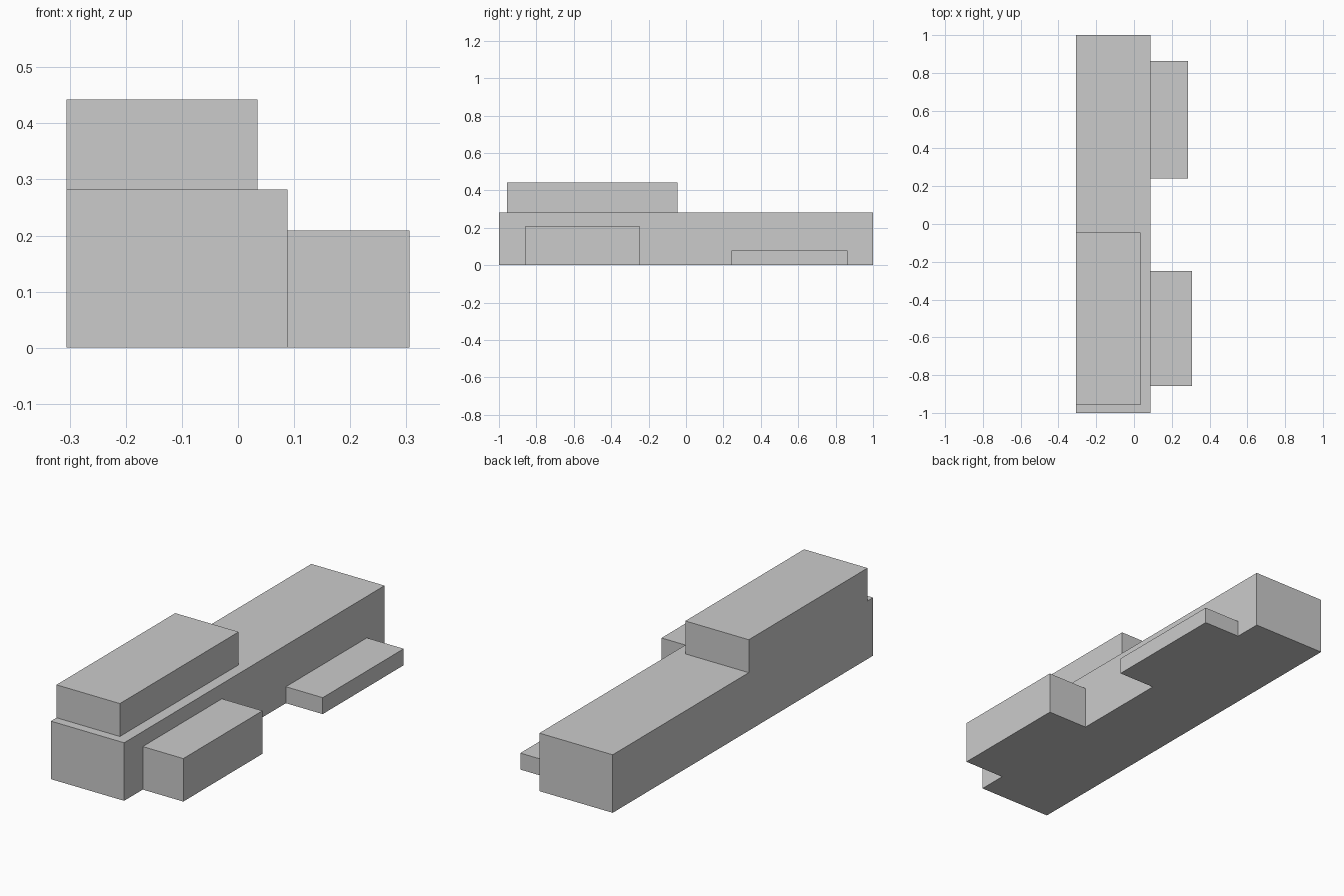
import bpy
import bmesh

if "Cube" in bpy.data.objects:
    bpy.data.objects.remove(bpy.data.objects["Cube"])


def box(name, x, y, z):
    """Axis-aligned box from (min, max) ranges."""
    bm = bmesh.new()
    bmesh.ops.create_cube(bm, size=1)
    for v in bm.verts:
        v.co = [r[0] if c < 0 else r[1] for c, r in zip(v.co, (x, y, z))]
    mesh = bpy.data.meshes.new(name)
    bm.to_mesh(mesh)
    bm.free()
    obj = bpy.data.objects.new(name, mesh)
    bpy.context.collection.objects.link(obj)
    return obj


# Long main block
building = box("building", (-0.306, 0.088), (-1, 1), (0, 0.282))

# Upper storey and two side wings, sunk into the main block for a clean union
parts = [
    box("upper_storey", (-0.306, 0.035), (-0.957, -0.045), (0.1, 0.442)),
    box("front_wing", (-0.1, 0.306), (-0.857, -0.249), (0, 0.209)),
    box("back_wing", (-0.1, 0.286), (0.242, 0.864), (0, 0.08)),
]

# Merge everything into one shell
bpy.context.view_layer.objects.active = building
for part in parts:
    mod = building.modifiers.new("join_" + part.name, 'BOOLEAN')
    mod.operation = 'UNION'
    mod.solver = 'EXACT'
    mod.object = part
    bpy.ops.object.modifier_apply(modifier=mod.name)
    bpy.data.objects.remove(part)

# Merge coplanar faces
bm = bmesh.new()
bm.from_mesh(building.data)
bmesh.ops.dissolve_limit(bm, angle_limit=0.01, verts=bm.verts, edges=bm.edges)
bm.to_mesh(building.data)
bm.free()
